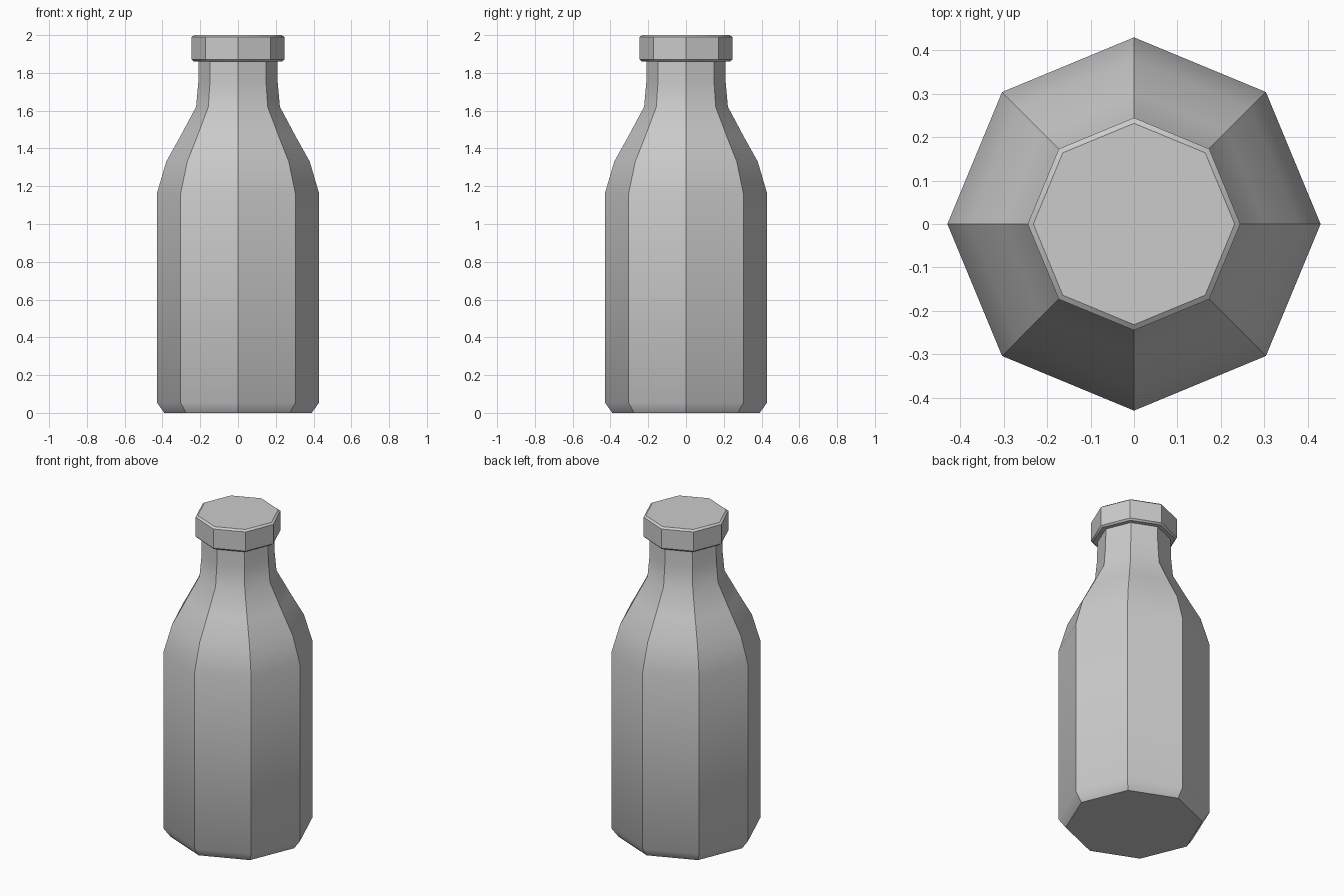
import bpy, bmesh, math

if "Cube" in bpy.data.objects:
    bpy.data.objects.remove(bpy.data.objects["Cube"])

SIDES = 8


def lathe(name, profile):
    """Revolve (radius, height) points into a closed octagonal solid."""
    bm = bmesh.new()
    rings = []
    for r, z in profile:
        rings.append([bm.verts.new((r * math.cos(math.tau * i / SIDES),
                                    r * math.sin(math.tau * i / SIDES), z))
                      for i in range(SIDES)])
    for low, high in zip(rings, rings[1:]):
        for i in range(SIDES):
            j = (i + 1) % SIDES
            bm.faces.new((low[i], low[j], high[j], high[i]))
    bm.faces.new(rings[0][::-1])
    bm.faces.new(rings[-1])
    mesh = bpy.data.meshes.new(name)
    bm.to_mesh(mesh)
    bm.free()
    obj = bpy.data.objects.new(name, mesh)
    bpy.context.collection.objects.link(obj)
    # Smooth along the profile, crisp between the eight sides
    bpy.ops.object.select_all(action='DESELECT')
    obj.select_set(True)
    bpy.context.view_layer.objects.active = obj
    bpy.ops.object.shade_smooth_by_angle(angle=math.radians(36))
    return obj


# Bottle body with chamfered base, shoulder and neck
lathe("bottle_body", [(0.39, 0), (0.43, 0.055), (0.43, 1.16), (0.38, 1.33),
                      (0.302, 1.47), (0.222, 1.62), (0.21, 1.75), (0.209, 1.87)])

# Cap with bevelled rims
lathe("bottle_cap", [(0.235, 1.86), (0.245, 1.87), (0.245, 1.99), (0.232, 2.0)])
